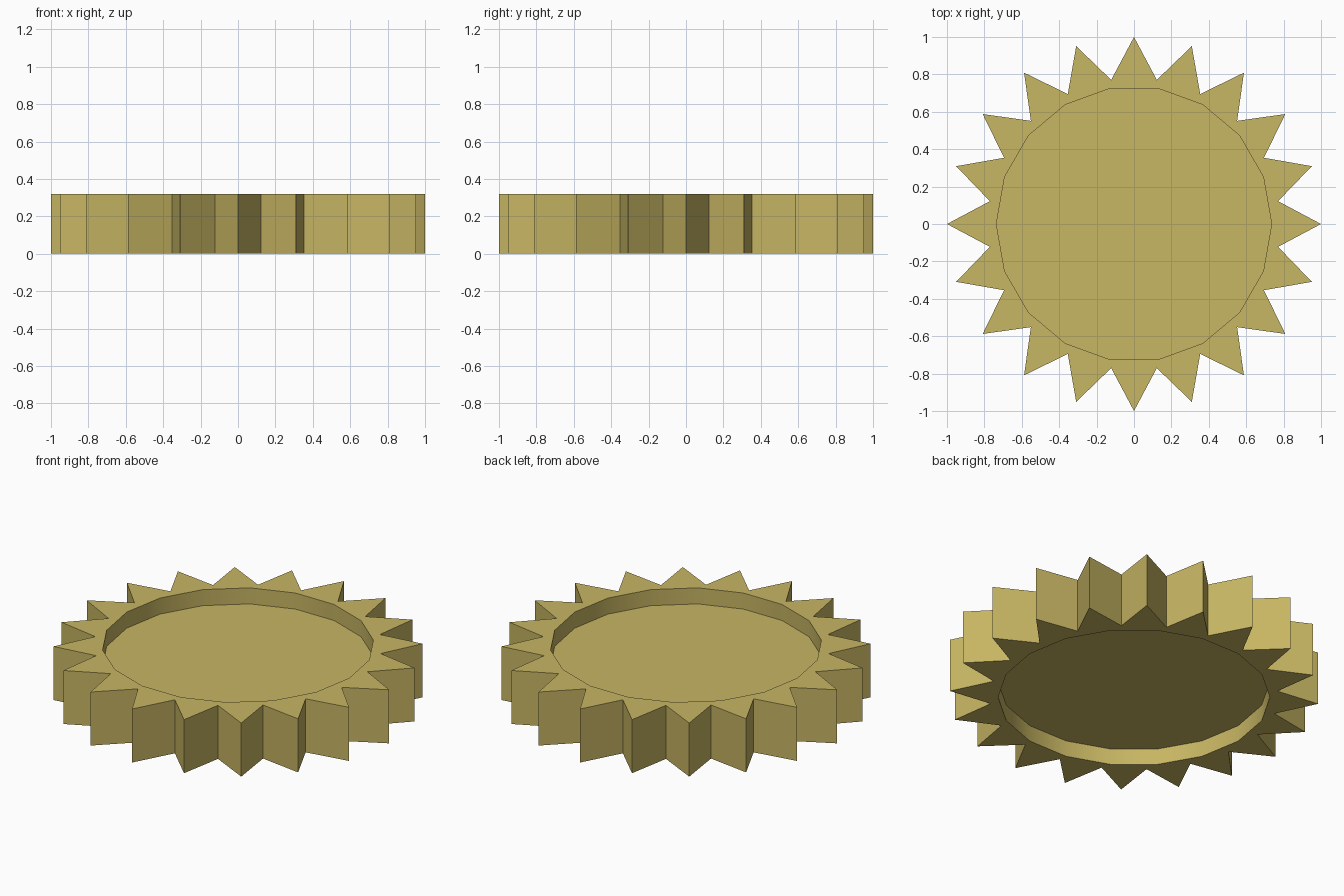
import bpy, bmesh, math

if "Cube" in bpy.data.objects:
    bpy.data.objects.remove(bpy.data.objects["Cube"])

HEIGHT = 0.32
TEETH = 20
TIP_R, ROOT_R = 1.0, 0.78
HOLE_R, HOLE_SIDES = 0.736, 18
RECESS = 0.096

brass = bpy.data.materials.new("brass")
brass.diffuse_color = (0.57, 0.465, 0.125, 1.0)
brass.use_nodes = True
brass.node_tree.nodes["Principled BSDF"].inputs["Base Color"].default_value = brass.diffuse_color


def finish(bm, name):
    bmesh.ops.recalc_face_normals(bm, faces=bm.faces[:])
    mesh = bpy.data.meshes.new(name)
    bm.to_mesh(mesh)
    bm.free()
    mesh.materials.append(brass)
    obj = bpy.data.objects.new(name, mesh)
    bpy.context.collection.objects.link(obj)
    bpy.ops.object.select_all(action='DESELECT')
    obj.select_set(True)
    bpy.context.view_layer.objects.active = obj
    bpy.ops.object.shade_smooth_by_angle(angle=math.radians(30))
    return obj


def loop(bm, radii, count, z):
    """Closed loop of edges, cycling through the given radii."""
    vs = []
    for i in range(count):
        a = math.tau * i / count
        r = radii[i % len(radii)]
        vs.append(bm.verts.new((r * math.cos(a), r * math.sin(a), z)))
    edges = [bm.edges.new((vs[i], vs[(i + 1) % count])) for i in range(count)]
    return vs, edges


def extrude_up(bm, height):
    res = bmesh.ops.extrude_face_region(bm, geom=bm.faces[:], use_keep_orig=True)
    top = [g for g in res["geom"] if isinstance(g, bmesh.types.BMVert)]
    bmesh.ops.translate(bm, verts=top, vec=(0, 0, height))


# Toothed rim: star outline with a round hole
bm = bmesh.new()
_, outer = loop(bm, (TIP_R, ROOT_R), TEETH * 2, 0)
_, inner = loop(bm, (HOLE_R,), HOLE_SIDES, 0)
bmesh.ops.triangle_fill(bm, use_beauty=True, use_dissolve=False,
                        edges=outer + inner, normal=(0, 0, 1))
extrude_up(bm, HEIGHT)
finish(bm, "toothed_rim")

# Thinner web plate, recessed on both sides
bm = bmesh.new()
vs, _ = loop(bm, (HOLE_R,), HOLE_SIDES, RECESS)
bm.faces.new(vs)
extrude_up(bm, HEIGHT - 2 * RECESS)
finish(bm, "web_plate")
